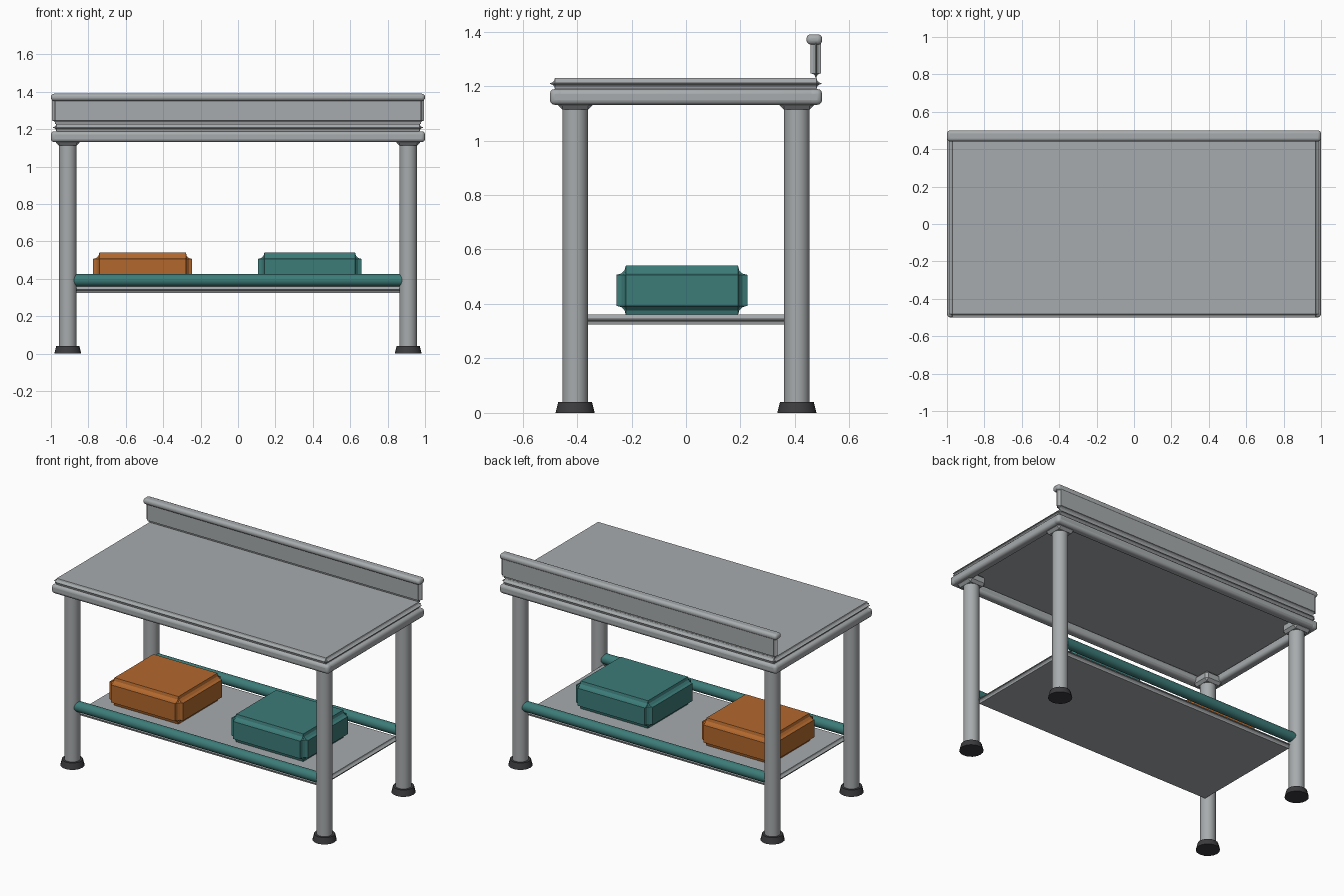
import bpy, bmesh, math
from mathutils import Matrix, Vector

default = bpy.data.objects.get("Cube")
if default:
    bpy.data.objects.remove(default, do_unlink=True)


def material(name, rgb, roughness=0.5):
    mat = bpy.data.materials.new(name)
    mat.use_nodes = True
    mat.diffuse_color = (*rgb, 1)
    shader = mat.node_tree.nodes["Principled BSDF"]
    shader.inputs["Base Color"].default_value = (*rgb, 1)
    shader.inputs["Roughness"].default_value = roughness
    return mat


STEEL = material("steel", (0.39, 0.41, 0.42))
RUBBER = material("dark rubber", (0.045, 0.045, 0.05))
TEAL = material("teal paint", (0.045, 0.20, 0.19))
ORANGE = material("orange paint", (0.45, 0.14, 0.027))


def finish(name, bm, mat, smooth):
    mesh = bpy.data.meshes.new(name)
    bm.to_mesh(mesh)
    bm.free()
    mesh.materials.append(mat)
    obj = bpy.data.objects.new(name, mesh)
    bpy.context.collection.objects.link(obj)
    if smooth:
        bpy.ops.object.select_all(action="DESELECT")
        obj.select_set(True)
        bpy.context.view_layer.objects.active = obj
        bpy.ops.object.shade_smooth_by_angle(angle=math.radians(40))
    return obj


def box(name, low, high, mat, bevel, segments=1, profile=0.5):
    """Box between two corners with a rounded, chamfered or coved edge."""
    low, high = Vector(low), Vector(high)
    bm = bmesh.new()
    bmesh.ops.create_cube(bm, size=1)
    bmesh.ops.scale(bm, vec=high - low, verts=bm.verts)
    bmesh.ops.translate(bm, vec=(low + high) / 2, verts=bm.verts)
    obj = finish(name, bm, mat, segments > 1 and profile >= 0.5)
    mod = obj.modifiers.new("edge", "BEVEL")
    mod.width, mod.segments, mod.profile = bevel, segments, profile
    return obj


def coved(name, low, high, mat, bevel):
    return box(name, low, high, mat, bevel, 3, 0.08)


def rod(name, start, end, r1, r2, mat, sides=24):
    start, end = Vector(start), Vector(end)
    axis = end - start
    turn = axis.to_track_quat("Z", "Y").to_matrix().to_4x4()
    bm = bmesh.new()
    bmesh.ops.create_cone(bm, cap_ends=True, segments=sides, radius1=r1,
                          radius2=r2, depth=axis.length,
                          matrix=Matrix.Translation((start + end) / 2) @ turn)
    return finish(name, bm, mat, True)


# Legs with rubber feet and corner sockets
LX, LY = 0.91, 0.407
for sx, side in ((1, "left"), (-1, "right")):
    for sy, end in ((-1, "front"), (1, "back")):
        x, y = sx * LX, sy * LY
        tag = f"{end}_{side}"
        rod(f"{tag}_leg", (x, y, 0.03), (x, y, 1.15), 0.047, 0.047, STEEL)
        rod(f"{tag}_foot", (x, y, 0), (x, y, 0.04), 0.072, 0.062, RUBBER, 16)
        box(f"{tag}_socket", (x - 0.063, y - 0.063, 1.113),
            (x + 0.063, y + 0.063, 1.18), STEEL, 0.016)

# Frame under the worktop
for s, end, side in ((-1, "front", "right"), (1, "back", "left")):
    y, x = s * 0.471, s * 0.971
    box(f"{end}_frame_rail", (-1, y - 0.029, 1.131), (1, y + 0.029, 1.189),
        STEEL, 0.018, 3)
    box(f"{side}_frame_rail", (x - 0.029, -0.5, 1.131), (x + 0.029, 0.5, 1.189),
        STEEL, 0.018, 3)

# Worktop and splashback
coved("worktop", (-0.99, -0.5, 1.189), (0.99, 0.498, 1.229), STEEL, 0.0185)
coved("splashback", (-0.995, 0.458, 1.229), (0.995, 0.496, 1.375), STEEL, 0.0175)
box("splashback_cap", (-1, 0.442, 1.352), (1, 0.5, 1.39), STEEL, 0.016, 3)

# Lower shelf with its guard rails
coved("shelf", (-0.885, -0.4, 0.325), (0.885, 0.4, 0.361), STEEL, 0.0165)
for s, end in ((-1, "front"), (1, "back")):
    rod(f"{end}_guard_rail", (-0.89, s * LY, 0.393), (0.89, s * LY, 0.393),
        0.033, 0.033, TEAL)

# Storage boxes
coved("orange_box", (-0.775, -0.25, 0.359), (-0.245, 0.22, 0.541), ORANGE, 0.034)
coved("teal_box", (0.107, -0.255, 0.359), (0.66, 0.225, 0.541), TEAL, 0.034)
